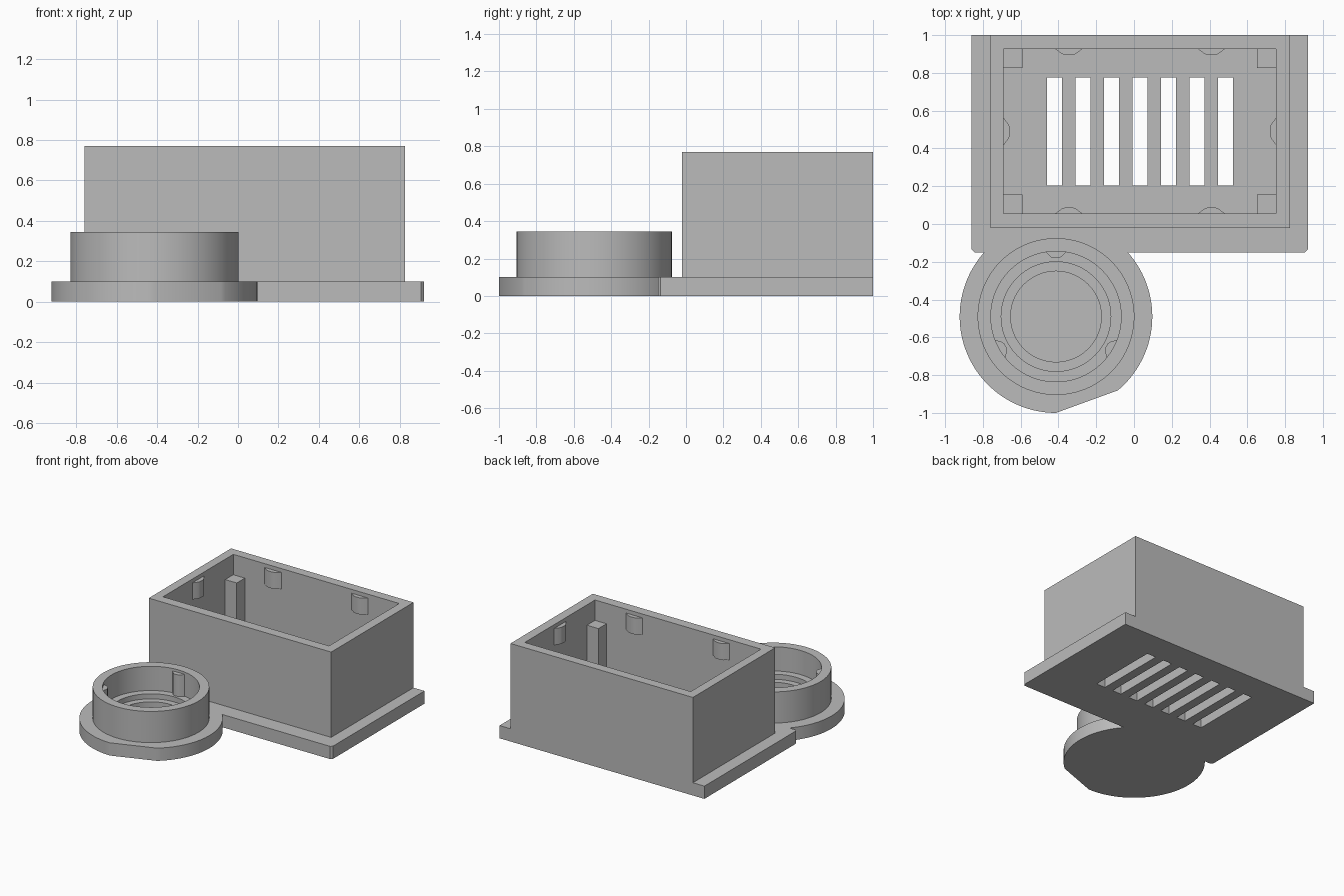
import bpy
import bmesh
from math import sin, cos, pi, radians
from mathutils import Matrix

cube = bpy.data.objects.get("Cube")
if cube:
    bpy.data.objects.remove(cube, do_unlink=True)

grey = bpy.data.materials.new("plain grey")
grey.use_nodes = True
colour = (0.5, 0.5, 0.5, 1)
grey.diffuse_color = colour
grey.node_tree.nodes["Principled BSDF"].inputs["Base Color"].default_value = colour

CX, CY = -0.413, -0.49      # centre of the round holder
PLATE = 0.10                # plate thickness


def prism(name, points, z0, z1, matrix=None):
    """Extrude an outline from z0 to z1."""
    bm = bmesh.new()
    face = bm.faces.new([bm.verts.new((x, y, z0)) for x, y in points])
    top = bmesh.ops.extrude_face_region(bm, geom=[face])
    moved = [v for v in top["geom"] if isinstance(v, bmesh.types.BMVert)]
    bmesh.ops.translate(bm, verts=moved, vec=(0, 0, z1 - z0))
    if matrix:
        bm.transform(matrix)
    bmesh.ops.recalc_face_normals(bm, faces=bm.faces)
    mesh = bpy.data.meshes.new(name)
    bm.to_mesh(mesh)
    bm.free()
    mesh.materials.append(grey)
    obj = bpy.data.objects.new(name, mesh)
    bpy.context.collection.objects.link(obj)
    return obj


def rect(x0, x1, y0, y1):
    return [(x0, y0), (x1, y0), (x1, y1), (x0, y1)]


def arc(radius, start=0, end=360, steps=96):
    count = steps if end - start == 360 else steps + 1
    angles = [radians(start + (end - start) * i / steps) for i in range(count)]
    return [(CX + radius * cos(a), CY + radius * sin(a)) for a in angles]


def combine(target, other, operation):
    """Apply a boolean and discard the helper."""
    other.hide_render = True
    bpy.context.view_layer.objects.active = target
    mod = target.modifiers.new("combine", 'BOOLEAN')
    mod.operation = operation
    mod.solver = 'EXACT'
    mod.object = other
    bpy.ops.object.modifier_apply(modifier=mod.name)
    bpy.data.objects.remove(other, do_unlink=True)


def smooth(obj):
    bpy.ops.object.select_all(action='DESELECT')
    obj.select_set(True)
    bpy.context.view_layer.objects.active = obj
    bpy.ops.object.shade_smooth_by_angle(angle=radians(30))


# Base plate with the round foot, which has one straight chord
base = prism("base_plate", [(-0.86, -0.135), (-0.845, -0.15), (0.905, -0.15),
                            (0.92, -0.135), (0.92, 1), (-0.86, 1)], 0, PLATE)
combine(base, prism("round_foot", arc(0.51, -50, 270), 0, PLATE), 'UNION')

# Vent slots through the floor
for i in range(7):
    x = -0.46 + 0.151 * i
    combine(base, prism("slot_cutter", rect(x, x + 0.078, 0.205, 0.775), -0.1, 0.3), 'DIFFERENCE')

# Stepped well in the round foot
combine(base, prism("well_cutter", arc(0.24), 0.06, 0.3), 'DIFFERENCE')
smooth(base)

# Open box walls
box = prism("box_walls", rect(-0.76, 0.825, -0.022, 1), PLATE, 0.77)
combine(box, prism("box_cutter", rect(-0.69, 0.752, 0.055, 0.927), 0, 1), 'DIFFERENCE')

# Round holder wall and inner ledges
for name, outer, inner, height in (("holder_wall", 0.415, 0.345, 0.345),
                                   ("holder_ledge", 0.346, 0.29, 0.155),
                                   ("holder_step", 0.291, 0.24, 0.115)):
    ring = prism(name, arc(outer), PLATE, height)
    combine(ring, prism("bore_cutter", arc(inner), 0, 1), 'DIFFERENCE')
    smooth(ring)

# Corner posts
for x in (-0.69, 0.652):
    for y in (0.055, 0.827):
        prism("corner_post", rect(x, x + 0.1, y, y + 0.1), PLATE, 0.61)


def clip(name, x, y, angle, half, z0, z1):
    """Small rounded bump that points along its local +y."""
    outline = [(-half, -0.012), (-half, 0), (-half * 0.5, 0.027), (-half * 0.25, 0.033),
               (half * 0.25, 0.033), (half * 0.5, 0.027), (half, 0), (half, -0.012)]
    place = Matrix.Translation((x, y, 0)) @ Matrix.Rotation(radians(angle), 4, 'Z')
    smooth(prism(name, outline, z0, z1, place))


# Snap bumps on the box walls
for x in (-0.345, 0.41):
    clip("box_clip", x, 0.055, 0, 0.072, 0.61, 0.74)
    clip("box_clip", x, 0.927, 180, 0.072, 0.61, 0.74)
clip("box_clip", -0.69, 0.49, -90, 0.072, 0.61, 0.74)
clip("box_clip", 0.752, 0.49, 90, 0.072, 0.61, 0.74)

# Snap bumps inside the round holder
for angle in (90, 210, 330):
    a = radians(angle)
    clip("holder_clip", CX + 0.342 * cos(a), CY + 0.342 * sin(a), angle + 90, 0.055, 0.155, 0.325)
